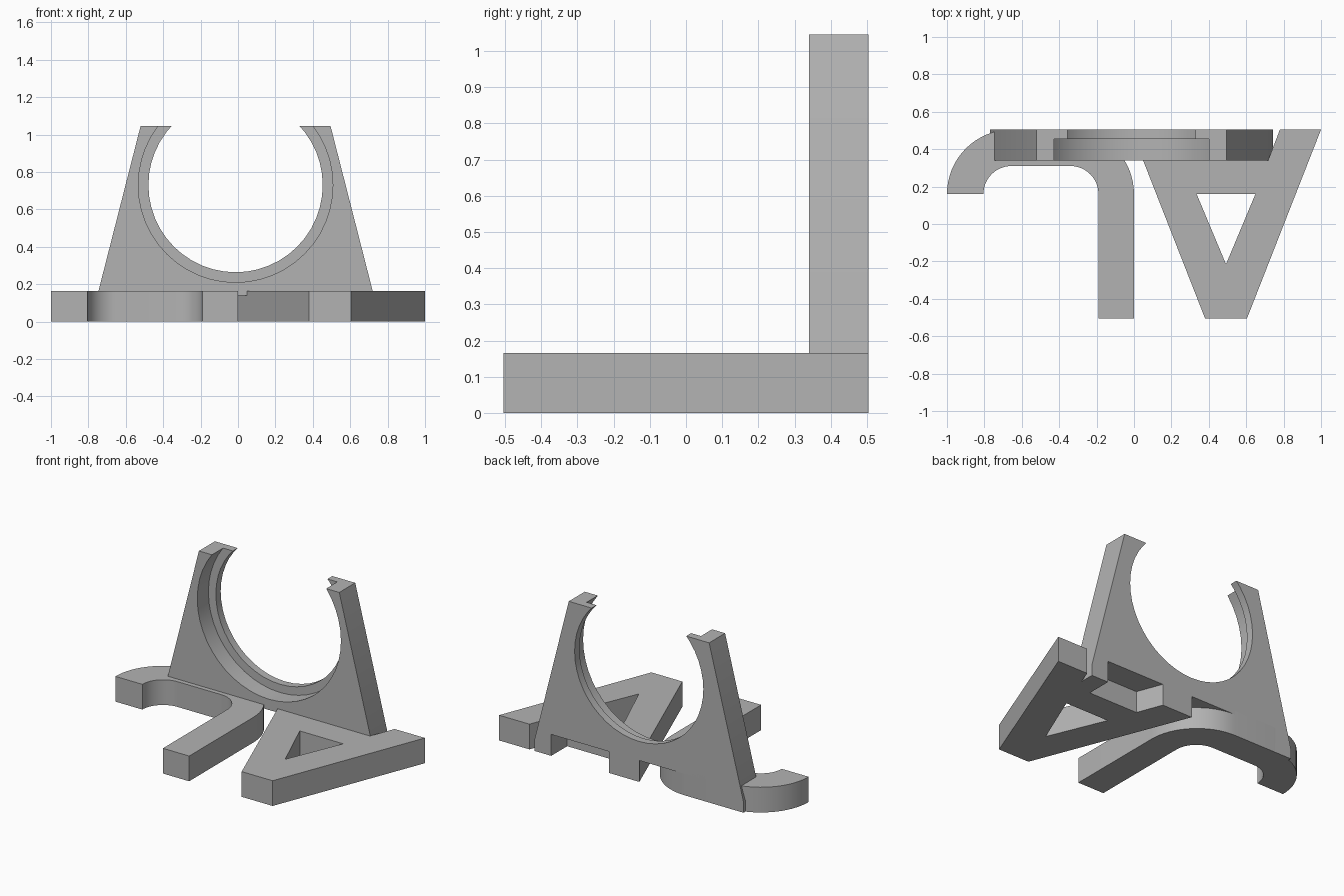
import bpy, bmesh, math
from mathutils import Vector

cube = bpy.data.objects.get("Cube")
if cube:
    bpy.data.objects.remove(cube, do_unlink=True)

BASE_H = 0.165              # height of the feet
BACK, FRONT = 0.505, 0.34   # depth range of the upright plate
MID = -0.013                # centre line of the upright plate

grey = bpy.data.materials.new("plain_grey")
grey.use_nodes = True
colour = (0.45, 0.45, 0.45, 1)
grey.diffuse_color = colour
grey.node_tree.nodes["Principled BSDF"].inputs["Base Color"].default_value = colour


def prism(name, points, direction):
    """Extrude a closed 3D outline along a direction."""
    bm = bmesh.new()
    face = bm.faces.new([bm.verts.new(p) for p in points])
    moved = bmesh.ops.extrude_face_region(bm, geom=[face])["geom"]
    verts = [v for v in moved if isinstance(v, bmesh.types.BMVert)]
    bmesh.ops.translate(bm, verts=verts, vec=Vector(direction))
    bmesh.ops.recalc_face_normals(bm, faces=bm.faces)
    mesh = bpy.data.meshes.new(name)
    bm.to_mesh(mesh)
    bm.free()
    obj = bpy.data.objects.new(name, mesh)
    bpy.context.collection.objects.link(obj)
    mesh.materials.append(grey)
    return obj


def arc(cx, cy, r, start, end, steps=16):
    angles = [math.radians(start + (end - start) * i / steps) for i in range(steps + 1)]
    return [(cx + r * math.cos(a), cy + r * math.sin(a)) for a in angles]


def flat(points, z=0):
    return [(x, y, z) for x, y in points]


def upright(points, y):
    return [(x, y, z) for x, z in points]


def cut(obj, cutter):
    cutter.hide_render = True
    mod = obj.modifiers.new("cut", 'BOOLEAN')
    mod.operation = 'DIFFERENCE'
    mod.solver = 'EXACT'
    mod.object = cutter
    bpy.context.view_layer.objects.active = obj
    bpy.ops.object.modifier_apply(modifier=mod.name)
    bpy.data.objects.remove(cutter, do_unlink=True)


def smooth(obj):
    bpy.ops.object.select_all(action='DESELECT')
    obj.select_set(True)
    bpy.context.view_layer.objects.active = obj
    bpy.ops.object.shade_smooth_by_angle(angle=math.radians(30))


# Hooked foot: a bar with two rounded bends
hook = [(0, -BACK)]
hook += arc(-0.345, 0.16, 0.345, 0, 90)
hook += arc(-0.655, 0.16, 0.345, 90, 180)
hook += arc(-0.655, 0.16, 0.15, 180, 90)
hook += arc(-0.34, 0.16, 0.15, 90, 0)
hook += [(-0.19, -BACK)]
hooked_foot = prism("hooked_foot", flat(hook), (0, 0, BASE_H))
smooth(hooked_foot)

# Wedge foot: two splayed legs joined by a crossbar, with a triangular hole
axis = 0.492
half = [(0.112, -BACK), (0.508, BACK), (0.288, BACK), (0.225, FRONT)]
wedge = [(axis + x, y) for x, y in half]
wedge += [(axis - x, y) for x, y in reversed(half)]
wedge_foot = prism("wedge_foot", flat(wedge), (0, 0, BASE_H))
hole = [(axis - 0.157, 0.16), (axis, -0.215), (axis + 0.157, 0.16)]
cut(wedge_foot, prism("hole_cutter", flat(hole, -0.1), (0, 0, 0.5)))

# Upright plate: tapered sides, short stubs at the bottom corners
side = [(0.635, 0.14), (0.635, 0), (0.757, 0), (0.757, 0.07), (0.508, 1.045)]
plate = [(MID + x, z) for x, z in side]
plate += [(MID - x, z) for x, z in reversed(side)]
cradle = prism("upright_cradle", upright(plate, FRONT), (0, BACK - FRONT, 0))

# Stepped round opening: wide bore in front, narrower lip behind
for radius, y, depth in ((0.52, 0.24, 0.215), (0.466, 0.4, 0.3)):
    ring = arc(MID, 0.73, radius, 0, 360, 48)[:-1]
    cut(cradle, prism("bore_cutter", upright(ring, y), (0, depth, 0)))
smooth(cradle)
